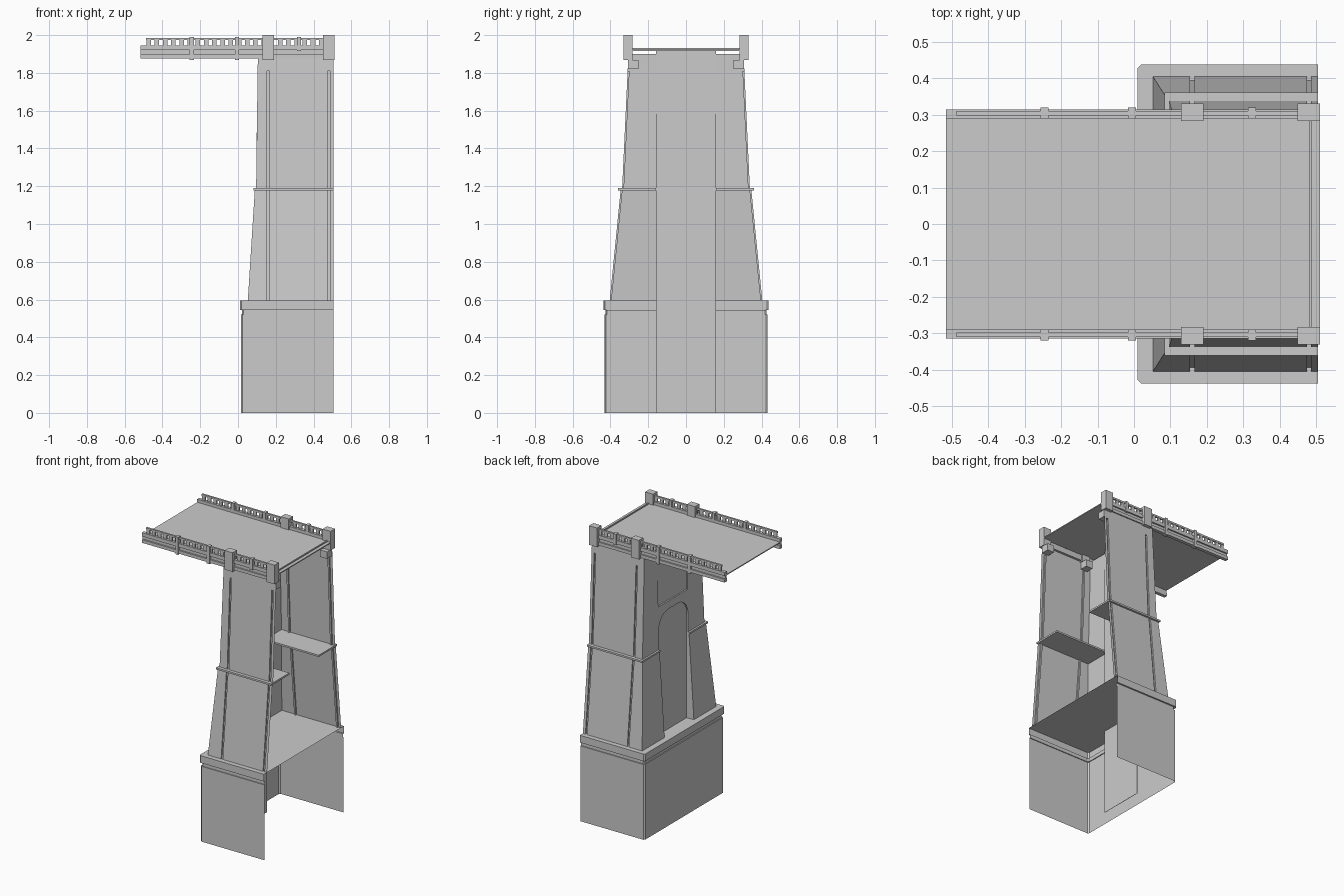
import bpy, bmesh, math

if "Cube" in bpy.data.objects:
    bpy.data.objects.remove(bpy.data.objects["Cube"])

XE = 0.505      # open end of the tower
XP = 0.107      # back panel of the archway


def finish(name, bm):
    bmesh.ops.remove_doubles(bm, verts=bm.verts, dist=1e-5)
    bmesh.ops.recalc_face_normals(bm, faces=bm.faces)
    me = bpy.data.meshes.new(name)
    bm.to_mesh(me)
    bm.free()
    ob = bpy.data.objects.new(name, me)
    bpy.context.collection.objects.link(ob)
    return ob


def add_box(bm, x0, x1, y0, y1, z0, z1):
    vs = bmesh.ops.create_cube(bm, size=1)['verts']
    for v in vs:
        v.co = ((x0 + x1) / 2 + v.co.x * (x1 - x0),
                (y0 + y1) / 2 + v.co.y * (y1 - y0),
                (z0 + z1) / 2 + v.co.z * (z1 - z0))


def boxes(name, items):
    bm = bmesh.new()
    for b in items:
        add_box(bm, *b)
    return finish(name, bm)


def both_sides(name, items):
    """Boxes given for +y, repeated on -y."""
    return boxes(name, items + [(a, b, -d, -c, e, f) for a, b, c, d, e, f in items])


def loft(name, rings, cap_top=False):
    """Skin open polylines stacked on each other."""
    bm = bmesh.new()
    rows = [[bm.verts.new(p) for p in r] for r in rings]
    for lo, hi in zip(rows, rows[1:]):
        for i in range(len(lo) - 1):
            bm.faces.new((lo[i], lo[i + 1], hi[i + 1], hi[i]))
    if cap_top:
        bm.faces.new(rows[-1])
    return finish(name, bm)


# Base: U-shaped skirt with moulded rim and closed top
def base_ring(z, inset):
    x, y, c = 0.01 + inset, 0.437 - inset, 0.009
    return [(XE, -y, z), (x + c, -y, z), (x, -y + c, z),
            (x, y - c, z), (x + c, y, z), (XE, y, z)]


loft("tower_base", [base_ring(*l) for l in
                    [(0, .005), (.52, .005), (.52, .011), (.545, .011),
                     (.545, 0), (.595, 0)]], cap_top=True)


# Tapered leg shells with two vertical grooves each
def leg_ring(s, z, xl, yo, depth):
    pts = [(XP, .16), (xl, .16), (xl, yo)]
    for g in (.16, .48):
        a, b = g - .006, g + .006
        pts += [(a, yo), (a, yo - depth), (b, yo - depth), (b, yo)]
    pts.append((XE, yo))
    return [(x, s * y, z) for x, y in pts]


for s, side in ((-1, "front"), (1, "back")):
    lower = [(.595, .052, .404, .01), (1.18, .089, .346, .01)]
    upper = [(1.19, .096, .338, .01), (1.81, .104, .309, .01)]
    top = [(1.81, .104, .309, 0), (1.9, .1055, .305, 0)]
    for part, lv in (("lower", lower), ("upper", upper), ("top", top)):
        loft(f"{side}_leg_{part}", [leg_ring(s, *l) for l in lv])

# Ledge plates at mid height
both_sides("mid_ledge", [(.083, XE, .16, .36, 1.178, 1.19)])

# Flat panel closing the archway
boxes("archway_panel", [(XP, XP + .002, -.16, .16, 0, 1.915)])

# Crossbeam with rounded lower corners
bm = bmesh.new()
r, top_z, half = .11, 1.43, .16
prof = [(-half, 1.485), (-half, top_z - r)]
arc = [(-half + r - r * math.cos(t), top_z - r + r * math.sin(t))
       for t in [i * math.pi / 12 for i in range(1, 7)]]
prof += arc + [(-y, z) for y, z in reversed(arc)]
prof += [(half, top_z - r), (half, 1.485)]
f = bm.faces.new([bm.verts.new((.097, y, z)) for y, z in prof])
ext = bmesh.ops.extrude_face_region(bm, geom=[f])
for v in ext['geom']:
    if isinstance(v, bmesh.types.BMVert):
        v.co.x = XP
finish("arch_crossbeam", bm)

# Deck slab and end curb
boxes("deck", [(-.515, .51, -.3, .3, 1.917, 1.924)])
boxes("deck_end_strip", [(.48, .488, -.29, .29, 1.924, 1.931)])

# Channel-shaped edge girders
both_sides("edge_girder", [(-.515, .51, .29, .314, 1.875, 1.897),
                           (-.515, .51, .293, .304, 1.897, 1.92),
                           (-.515, .51, .29, .314, 1.92, 1.945)])

# Railing: top rail, balusters and small posts
both_sides("top_rail", [(-.487, .47, .297, .31, 1.973, 1.985)])
n = 22
both_sides("balusters", [(x, x + .024, .299, .308, 1.945, 1.973)
                         for x in [-.485 + i * .0435 for i in range(n)]])
both_sides("rail_post", [(x - .011, x + .011, .29, .319, 1.868, 1.989)
                         for x in (-.245, -.005)]
           + [(.312, .334, .29, .319, 1.915, 1.989)])

# Large corner posts with brackets beneath
posts = (.16, .48)
both_sides("tower_post", [(x - .031, x + .03, .282, .33, 1.868, 2.0) for x in posts])
both_sides("post_bracket", [(x - .028, x + .024, .252, .306, 1.82, 1.868) for x in posts])
